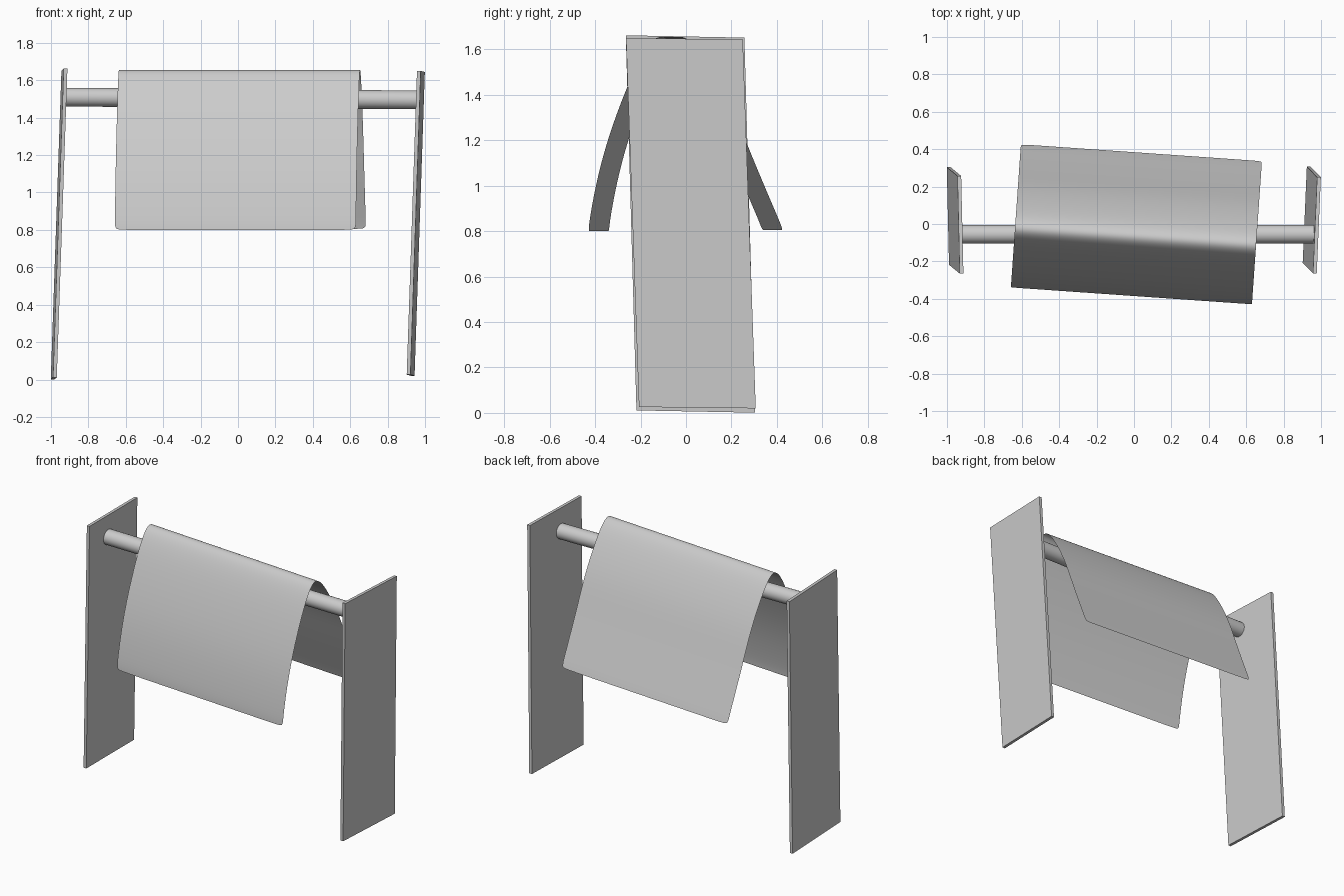
import bpy, bmesh, math
from mathutils import Matrix, Vector

if "Cube" in bpy.data.objects:
    bpy.data.objects.remove(bpy.data.objects["Cube"])

GREY = (0.6, 0.6, 0.6, 1)
grey = bpy.data.materials.new("light_grey")
grey.use_nodes = True
grey.diffuse_color = GREY
grey.node_tree.nodes["Principled BSDF"].inputs["Base Color"].default_value = GREY


def add_object(name, bm):
    mesh = bpy.data.meshes.new(name)
    bm.normal_update()
    bm.to_mesh(mesh)
    bm.free()
    mesh.materials.append(grey)
    obj = bpy.data.objects.new(name, mesh)
    bpy.context.collection.objects.link(obj)
    return obj


def smooth(obj, degrees):
    bpy.ops.object.select_all(action='DESELECT')
    obj.select_set(True)
    bpy.context.view_layer.objects.active = obj
    bpy.ops.object.shade_smooth_by_angle(angle=math.radians(degrees))


def panel(name, bottom, top, depth, thickness=0.02):
    """Thin leaning board between two edge midpoints, spanning the depth vector."""
    bottom, top = Vector(bottom), Vector(top)
    across = Vector((thickness, 0, 0))
    frame = Matrix((across, Vector(depth), top - bottom)).transposed().to_4x4()
    bm = bmesh.new()
    bmesh.ops.create_cube(bm, size=1,
                          matrix=Matrix.Translation((bottom + top) / 2) @ frame)
    return add_object(name, bm)


# Side panels
panel("right_panel", (-0.985, 0.043, 0.006), (-0.928, -0.004, 1.657), (-0.012, 0.522, -0.01))
panel("left_panel", (0.923, 0.05, 0.023), (0.978, -0.007, 1.647), (0.022, 0.514, -0.006))

# Rail between the panels
start, end = Vector((-0.93, -0.055, 1.51)), Vector((0.968, -0.055, 1.495))
axis = end - start
bm = bmesh.new()
bmesh.ops.create_cone(
    bm, cap_ends=True, segments=32, radius1=0.05, radius2=0.05, depth=axis.length,
    matrix=Matrix.Translation((start + end) / 2)
    @ axis.to_track_quat('Z', 'Y').to_matrix().to_4x4())
smooth(add_object("rail", bm), 40)

# Draped cloth: side profile (y, z) swept along x, slightly turned on the rail
profile = [(-0.385, 0.80), (-0.381, 0.85), (-0.35, 1.02), (-0.30, 1.21),
           (-0.215, 1.44), (-0.13, 1.62), (-0.06, 1.68), (0.03, 1.58),
           (0.15, 1.37), (0.225, 1.18), (0.30, 1.0), (0.365, 0.85), (0.382, 0.805)]
columns = [-0.646, -0.60, 0.60, 0.646]
bm = bmesh.new()
rows = [[bm.verts.new((x, y, z)) for x in columns] for y, z in profile]
for a, b in zip(rows, rows[1:]):
    for i in range(len(columns) - 1):
        bm.faces.new((a[i], a[i + 1], b[i + 1], b[i]))
bmesh.ops.transform(bm, verts=bm.verts, matrix=Matrix.Translation((0.013, 0, 0))
                    @ Matrix.Rotation(math.radians(-4), 4, 'Z'))
cloth = add_object("cloth", bm)
soften = cloth.modifiers.new("soften", 'SUBSURF')
soften.levels = soften.render_levels = 3
cloth.data.shade_smooth()
